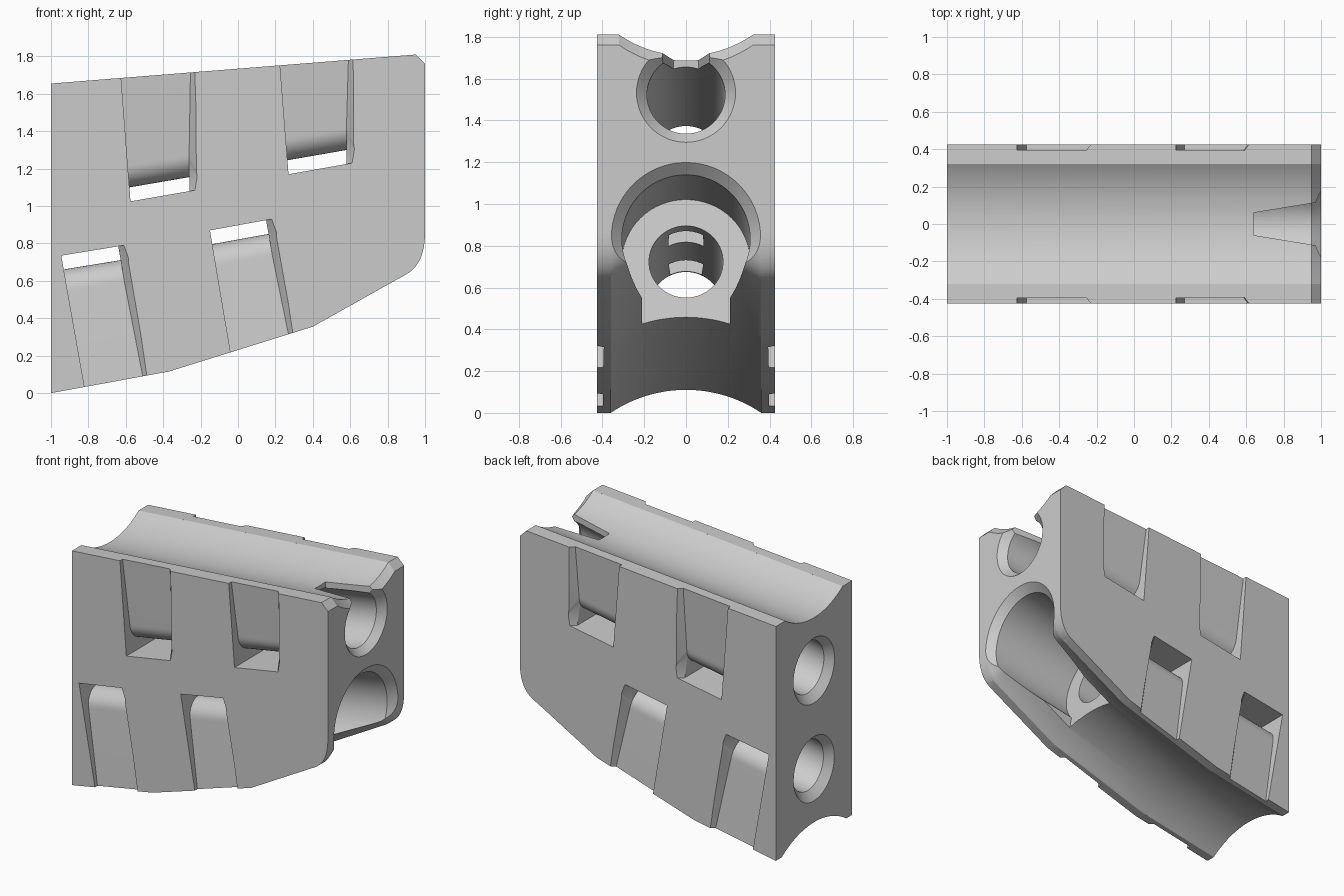
import bpy, bmesh, math
from mathutils import Vector

if "Cube" in bpy.data.objects:
    bpy.data.objects.remove(bpy.data.objects["Cube"], do_unlink=True)

HALF = 0.425            # half thickness of the block
TILT = math.tan(math.radians(10))

grey = bpy.data.materials.new("light_grey")
grey.use_nodes = True
colour = (0.6, 0.6, 0.6, 1)
grey.diffuse_color = colour
grey.node_tree.nodes["Principled BSDF"].inputs["Base Color"].default_value = colour


def loft(name, rings):
    """Closed solid through a list of equal-length rings."""
    bm = bmesh.new()
    loops = [[bm.verts.new(p) for p in ring] for ring in rings]
    n = len(loops[0])
    for a, b in zip(loops, loops[1:]):
        for i in range(n):
            j = (i + 1) % n
            bm.faces.new((a[i], a[j], b[j], b[i]))
    bm.faces.new(loops[0][::-1])
    bm.faces.new(loops[-1])
    bm.normal_update()
    bmesh.ops.triangulate(bm, faces=bm.faces[:])
    if bm.calc_volume(signed=True) < 0:
        bmesh.ops.reverse_faces(bm, faces=bm.faces[:])
    mesh = bpy.data.meshes.new(name)
    bm.to_mesh(mesh)
    bm.free()
    mesh.materials.append(grey)
    obj = bpy.data.objects.new(name, mesh)
    bpy.context.collection.objects.link(obj)
    return obj


def side_prism(name, outline, half):
    return loft(name, [[(x, y, z) for x, z in outline] for y in (-half, half)])


def groove(name, path, width, depth, side):
    """Arc-shaped channel that follows a path along the block."""
    radius = (width ** 2 + depth ** 2) / (2 * depth)
    section = []
    for i in range(33):
        y = width * (i / 16 - 1)
        rise = math.sqrt(radius ** 2 - y * y) - (radius - depth)
        section.append((y, -side * rise))
    section += [(width, side * 0.4), (-width, side * 0.4)]
    return loft(name, [[(x, y, z + dz) for y, dz in section] for x, z in path])


def tilted_hole(name, z_mid, slope, stations):
    """Stepped round hole; stations are (x, radius, square to axis)."""
    rings = []
    for x, r, square in stations:
        ring = []
        for i in range(64):
            a = math.tau * i / 64
            dz = r * math.sin(a)
            dx = -TILT * dz / (1 + TILT * slope) if square else 0
            ring.append((x + dx, r * math.cos(a), z_mid + slope * (x + dx) + dz))
        rings.append(ring)
    return loft(name, rings)


def strap_slot(name, left, left_open, right, right_open):
    """Cross tunnel that turns through a fillet into a channel on both sides."""
    high, fillet, floor = 0.075, 0.12, 0.365
    length = (Vector(left_open) - Vector(left)).length
    reach = length + 0.12
    half = []
    for i in range(11):
        a = math.pi / 2 * (i / 10 - 1)
        half.append((floor - fillet + fillet * math.cos(a),
                     high + fillet + fillet * math.sin(a)))
    half += [(0.404, reach), (0.5, reach), (0.5, 0), (0.385, 0)]
    section = half + [(-y, s) for y, s in reversed(half)]

    def wall(start, end, draft):
        start, end = Vector(start), Vector(end)
        step = (end - start).normalized()
        ring = []
        for y, s in section:
            p = start + step * s
            inset = draft * min(1, (HALF - abs(y)) / 0.04)
            ring.append((p.x - inset, y, p.y - inset * TILT))
        return ring
    return loft(name, [wall(left, left_open, 0), wall(right, right_open, 0.03)])


def volume(mesh):
    bm = bmesh.new()
    bm.from_mesh(mesh)
    size = bm.calc_volume(signed=True)
    bm.free()
    return size


def carve(target, cutter):
    """Subtract a cutter, moving to the next solver if a cut comes out empty."""
    before = volume(target.data)
    for solver in ('EXACT', 'MANIFOLD', 'FLOAT'):
        mod = target.modifiers.new("cut", 'BOOLEAN')
        mod.operation = 'DIFFERENCE'
        mod.solver = solver
        mod.object = cutter
        graph = bpy.context.evaluated_depsgraph_get()
        graph.update()
        result = bpy.data.meshes.new_from_object(target.evaluated_get(graph))
        target.modifiers.remove(mod)
        if 0.6 * before < volume(result) < before:
            target.data = result
            break
    bpy.data.objects.remove(cutter, do_unlink=True)


# Block side outline with rounded lower nose
low = [(-1, 0), (-0.37, 0.115), (0.4, 0.355)]
nose = []
for k in range(13):
    t = k / 12
    nose.append((0.9 * (1 - t) ** 2 + 2 * t * (1 - t) + t * t,
                 0.635 * (1 - t) ** 2 + 1.38 * t * (1 - t) + 0.86 * t * t))
block = side_prism("slotted_block", low + nose + [(1, 1.76), (0.95, 1.81), (-1, 1.655)], HALF)

cutters = [
    # Channels along the top and underside
    groove("top_groove", [(-1.1, 1.647), (0.95, 1.81), (1.1, 1.66)], 0.32, 0.1, 1),
    groove("bottom_groove", [(-1.1, -0.018)] + low[1:] + nose[:-1] + [(1.02, 0.95)],
           0.36, 0.11, -1),
    # Through holes with chamfered mouths
    tilted_hole("upper_hole", 1.357, 0.175,
                [(-1.05, 0.276, False), (-0.95, 0.182, False),
                 (0.95, 0.187, False), (1.05, 0.287, False)]),
    tilted_hole("lower_hole", 0.665, TILT,
                [(-1.05, 0.276, False), (-0.95, 0.177, False), (0.33, 0.177, True),
                 (0.33, 0.307, True), (0.95, 0.307, False), (1.05, 0.407, False)]),
    # Slot opening the large bore downwards
    side_prism("bore_relief", [(0.332, 0.724), (0.332 + TILT * 0.5, 0.224),
                               (1.1, 0.224), (1.1, 0.85)], 0.21),
    # Tapered notch above the upper hole
    loft("top_notch", [[(0.64, -0.06, z), (1.1, -0.135, z), (1.1, 0.135, z), (0.64, 0.06, z)]
                       for z in (1.5, 1.95)]),
    # Strap slots: two opening upwards, two opening downwards
    strap_slot("upper_slot_a", (-0.575, 1.025), (-0.625, 1.685), (-0.23, 1.085), (-0.235, 1.715)),
    strap_slot("upper_slot_b", (0.27, 1.17), (0.225, 1.75), (0.61, 1.23), (0.61, 1.785)),
    strap_slot("lower_slot_a", (-0.945, 0.735), (-0.82, 0.03), (-0.61, 0.79), (-0.49, 0.09)),
    strap_slot("lower_slot_b", (-0.15, 0.87), (-0.04, 0.22), (0.18, 0.93), (0.29, 0.315)),
]
for cutter in cutters:
    cutter.hide_render = True
for cutter in cutters:
    carve(block, cutter)

bpy.ops.object.select_all(action='DESELECT')
bpy.context.view_layer.objects.active = block
block.select_set(True)
bpy.ops.object.shade_smooth_by_angle(angle=math.radians(25))
